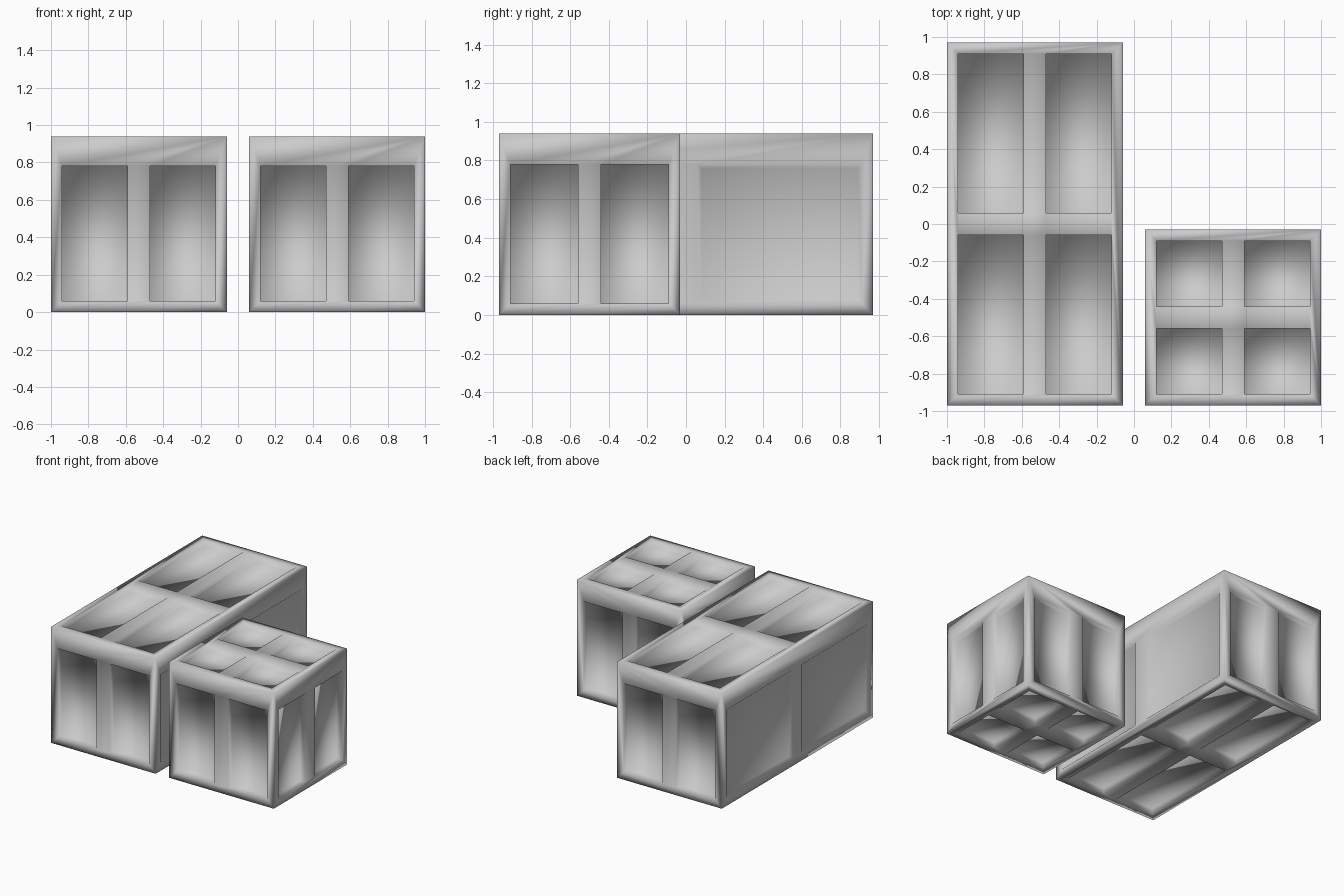
import bpy
import bmesh
from mathutils import Vector

cube = bpy.data.objects.get("Cube")
if cube:
    bpy.data.objects.remove(cube, do_unlink=True)

RIM = 0.06        # border around each panel
TOP_RIM = 0.16    # taller border under the top edge
RECESS = 0.05     # depth of the open panels
BLIND = 0.02      # depth and slope of the blind side panels
HEIGHT = 0.94

grey = bpy.data.materials.new("plain grey")
grey.use_nodes = True
grey.diffuse_color = (0.6, 0.6, 0.6, 1)
grey.node_tree.nodes["Principled BSDF"].inputs["Base Color"].default_value = (0.6, 0.6, 0.6, 1)


def add_face(bm, points, outward):
    """Add a polygon that faces along the given direction."""
    face = bm.faces.new([bm.verts.new(p) for p in points])
    face.normal_update()
    if face.normal.dot(outward) < 0:
        face.normal_flip()


def side(bm, low, high, axis, sign, depth, taper):
    """One side of a crate: outer border, dividing bars and recessed panels."""
    u, v = [a for a in range(3) if a != axis]
    plane = high[axis] if sign > 0 else low[axis]
    normal = Vector((0, 0, 0))
    normal[axis] = sign

    def point(cu, cv, sink=0):
        p = Vector((0, 0, 0))
        p[axis], p[u], p[v] = plane - sign * sink, cu, cv
        return p

    def cuts(a):
        if a == 2:
            return [low[a] + RIM, high[a] - TOP_RIM]
        mid = (low[a] + high[a]) / 2
        return [low[a] + RIM, mid - RIM, mid + RIM, high[a] - RIM]

    def rectangle(u0, u1, v0, v1, sink=0):
        return [point(u0, v0, sink), point(u1, v0, sink),
                point(u1, v1, sink), point(u0, v1, sink)]

    us, vs = cuts(u), cuts(v)

    # Outer border
    corner = rectangle(low[u], high[u], low[v], high[v])
    edges = ([point(c, vs[0]) for c in us], [point(us[-1], c) for c in vs],
             [point(c, vs[-1]) for c in reversed(us)], [point(us[0], c) for c in reversed(vs)])
    for i, edge in enumerate(edges):
        add_face(bm, [corner[(i + 1) % 4], corner[i]] + edge, normal)

    # Panels and the bars between them
    for i in range(len(us) - 1):
        for j in range(len(vs) - 1):
            u0, u1, v0, v1 = us[i], us[i + 1], vs[j], vs[j + 1]
            rim = rectangle(u0, u1, v0, v1)
            if i % 2 or j % 2:
                add_face(bm, rim, normal)
                continue
            floor = rectangle(u0 + taper, u1 - taper, v0 + taper, v1 - taper, depth)
            middle = sum(rim, Vector()) / 4
            for k in range(4):
                n = (k + 1) % 4
                add_face(bm, (rim[k], rim[n], floor[n], floor[k]),
                         middle - (rim[k] + rim[n]) / 2)
            add_face(bm, floor, normal)


def crate(name, low, high, blind_sides):
    """A block with framed panels on all six sides."""
    bm = bmesh.new()
    for axis in range(3):
        blind = axis == 0 and blind_sides
        for sign in (-1, 1):
            side(bm, low, high, axis, sign, BLIND if blind else RECESS, BLIND if blind else 0)
    bmesh.ops.remove_doubles(bm, verts=bm.verts, dist=0.0005)
    for face in bm.faces:
        face.smooth = True
    mesh = bpy.data.meshes.new(name)
    bm.to_mesh(mesh)
    bm.free()
    mesh.materials.append(grey)
    bpy.context.collection.objects.link(bpy.data.objects.new(name, mesh))


# Long crate with blind sides, and a cubic crate with panels on every side
crate("long_crate", (-1, -0.97, 0), (-0.06, 0.97, HEIGHT), True)
crate("small_crate", (0.06, -0.97, 0), (1, -0.03, HEIGHT), False)
